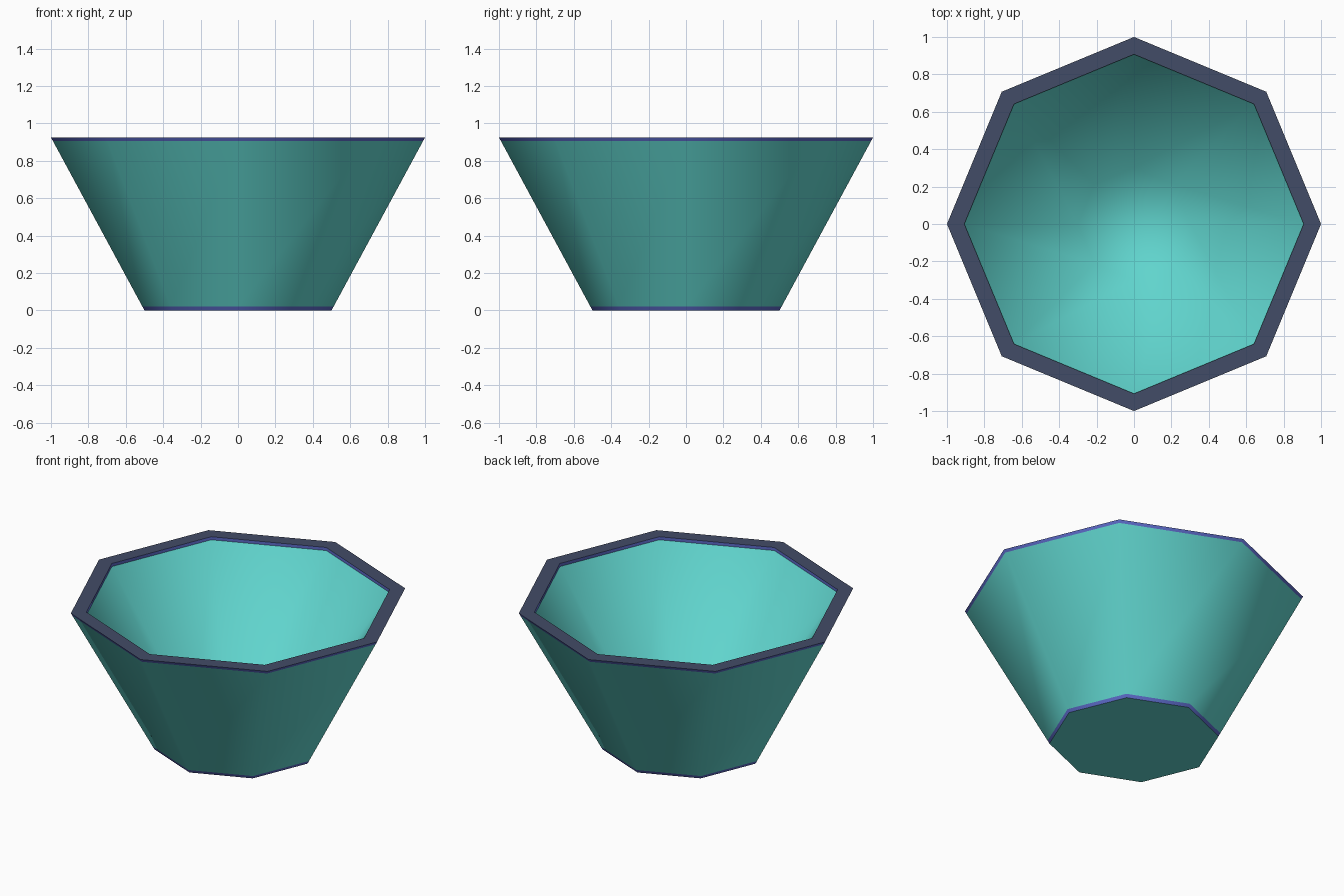
import bpy, bmesh, math

if "Cube" in bpy.data.objects:
    bpy.data.objects.remove(bpy.data.objects["Cube"])

SIDES = 8

def mat(name, rgb):
    m = bpy.data.materials.new(name)
    lin = [((c / 255 + 0.055) / 1.055) ** 2.4 for c in rgb]
    m.diffuse_color = (*lin, 1)
    m.use_nodes = True
    m.node_tree.nodes["Principled BSDF"].inputs["Base Color"].default_value = m.diffuse_color
    return m

teal = mat("teal", (96, 212, 205))
slate = mat("slate rim", (66, 76, 103))
indigo = mat("indigo trim", (92, 106, 200))

def outer_r(z):
    return 0.5 + 0.5 * z / 0.925

# Profile from underside centre, up the outside, over the rim, down inside
profile = [(0.5, 0.0), (outer_r(0.02), 0.02), (outer_r(0.907), 0.907), (1.0, 0.925),
           (0.907, 0.925), (0.907, 0.905), (0.30, 0.04)]
# Material of each band between profile points: trim, wall, trim, rim, trim, inner wall
bands = [2, 0, 2, 1, 2, 0]

bm = bmesh.new()
rings = []
for r, z in profile:
    rings.append([bm.verts.new((r * math.cos(math.tau * i / SIDES),
                                r * math.sin(math.tau * i / SIDES), z))
                  for i in range(SIDES)])
for k, m in enumerate(bands):
    for i in range(SIDES):
        j = (i + 1) % SIDES
        f = bm.faces.new((rings[k][i], rings[k][j], rings[k + 1][j], rings[k + 1][i]))
        f.material_index = m
        f.smooth = m != 1

# Underside and inner floor
under = bm.faces.new(rings[0][::-1])
under.smooth = False
bm.faces.new(rings[-1]).smooth = True
bmesh.ops.recalc_face_normals(bm, faces=bm.faces)

# Keep colour borders crisp, walls smooth
for e in bm.edges:
    a, b = e.link_faces
    e.smooth = a.material_index == b.material_index

mesh = bpy.data.meshes.new("planter_bowl")
bm.to_mesh(mesh)
bm.free()
for m in (teal, slate, indigo):
    mesh.materials.append(m)
bowl = bpy.data.objects.new("planter_bowl", mesh)
bpy.context.collection.objects.link(bowl)
